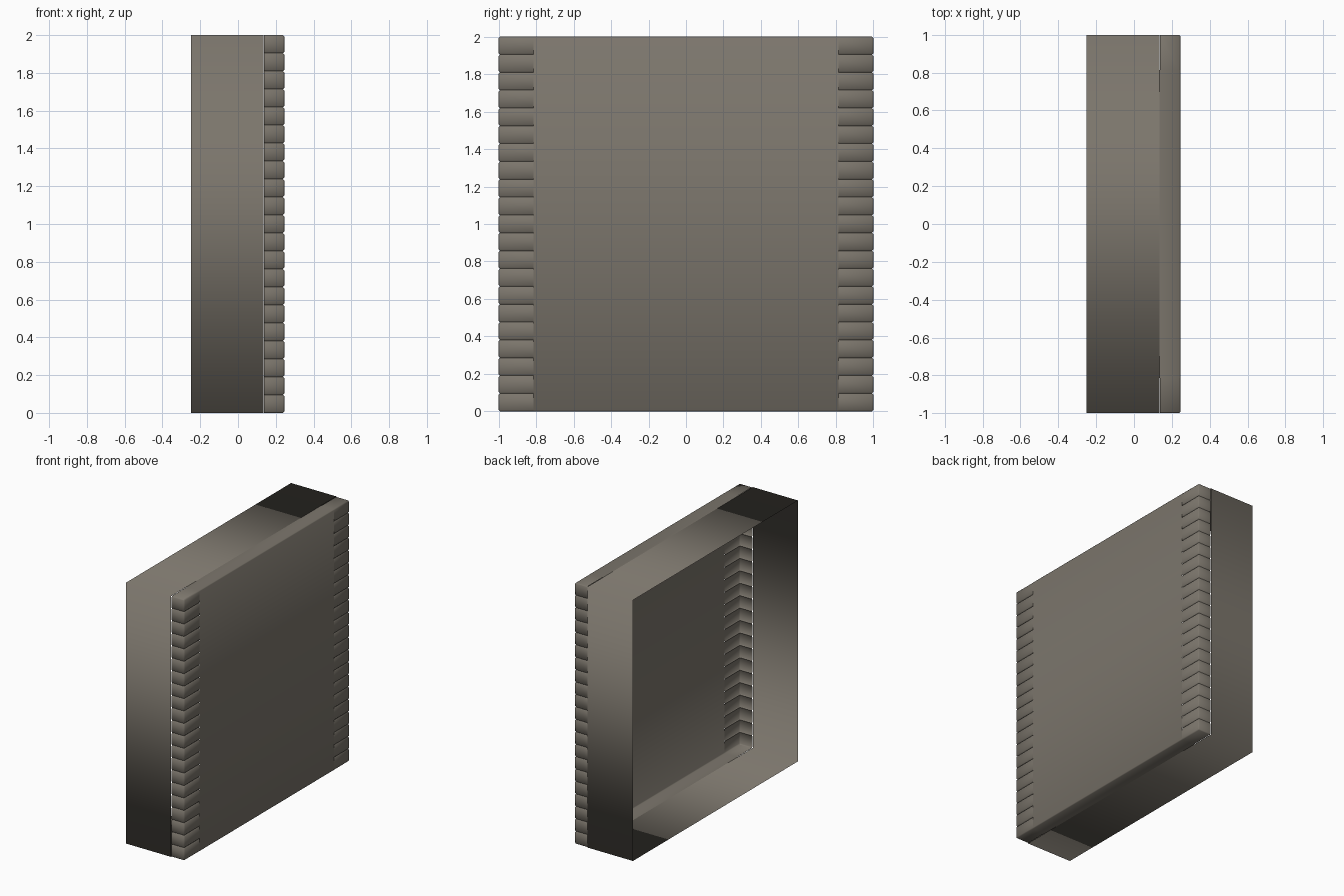
import bpy

if "Cube" in bpy.data.objects:
    bpy.data.objects.remove(bpy.data.objects["Cube"])

stone = bpy.data.materials.new("warm grey stone")
stone.diffuse_color = (0.20, 0.18, 0.15, 1)
stone.use_nodes = True
stone.node_tree.nodes["Principled BSDF"].inputs["Base Color"].default_value = stone.diffuse_color

H = 2.0            # overall height
BACK, SEAM, FRONT = -0.25, 0.134, 0.245
INNER = 0.815      # where the corner blocks meet the panel
COUNT = 21         # blocks per column


def make(name, verts, faces):
    mesh = bpy.data.meshes.new(name)
    mesh.from_pydata(verts, [], faces)
    mesh.materials.append(stone)
    mesh.shade_smooth()
    obj = bpy.data.objects.new(name, mesh)
    bpy.context.collection.objects.link(obj)
    return obj


# Deep surround: four thin walls, open front and back
ring = [(-1, 0), (1, 0), (1, H), (-1, H)]
verts = [(x, y, z) for x in (BACK, SEAM) for y, z in ring]
make("wall_surround", verts,
     [(i, (i + 1) % 4, 4 + (i + 1) % 4, 4 + i) for i in range(4)])

# Face panel with top and bottom returns, open at the back and the ends
profile = [(SEAM, 0.0), (FRONT - 0.006, 0.0), (FRONT, 0.006),
           (FRONT, H - 0.006), (FRONT - 0.006, H), (SEAM, H)]
n = len(profile)
verts = [(x, y, z) for y in (-INNER, INNER) for x, z in profile]
make("face_panel", verts, [(i, i + n, i + n + 1, i + 1) for i in range(n - 1)])


# Corner blocks: L-shaped shells with softened edges
def corner_block(name, side, z0, z1, cap_bottom, cap_top):
    b = 0.007

    def outline(d):
        pts = [(SEAM + 0.003, 1 - d), (FRONT - b, 1 - d),
               (FRONT - d, 1 - b), (FRONT - d, INNER)]
        return pts

    rows = [(z0, b), (z0 + b, 0), (z1 - b, 0), (z1, b)]
    verts = [(x, side * y, z) for z, d in rows for x, y in outline(d)]
    faces = []
    for r in range(3):
        for i in range(3):
            a = r * 4 + i
            faces.append((a, a + 4, a + 5, a + 1))
    # closing caps on the end blocks only
    for wanted, start, z in ((cap_bottom, 0, z0), (cap_top, 12, z1)):
        if wanted:
            verts.append((SEAM + 0.003, side * INNER, z))
            f = (start, start + 1, start + 2, start + 3, len(verts) - 1)
            faces.append(f if start == 0 else f[::-1])
    if side < 0:
        faces = [f[::-1] for f in faces]
    make(name, verts, faces)


step = H / COUNT
for side, label in ((-1, "near"), (1, "far")):
    for k in range(COUNT):
        corner_block(f"{label}_corner_block_{k + 1}", side, k * step,
                     (k + 1) * step, k == 0, k == COUNT - 1)

# Make normals consistent on the shells
import bmesh
for obj in bpy.context.collection.objects:
    bm = bmesh.new()
    bm.from_mesh(obj.data)
    # every part faces away from a point behind the panel, mid depth
    bmesh.ops.recalc_face_normals(bm, faces=bm.faces)
    score = 0.0
    for f in bm.faces:
        c = f.calc_center_median()
        score += f.normal.dot((c.x + 0.06, c.y, c.z - 1)) * f.calc_area()
    if score < 0:
        bmesh.ops.reverse_faces(bm, faces=bm.faces)
    bm.to_mesh(obj.data)
    bm.free()
